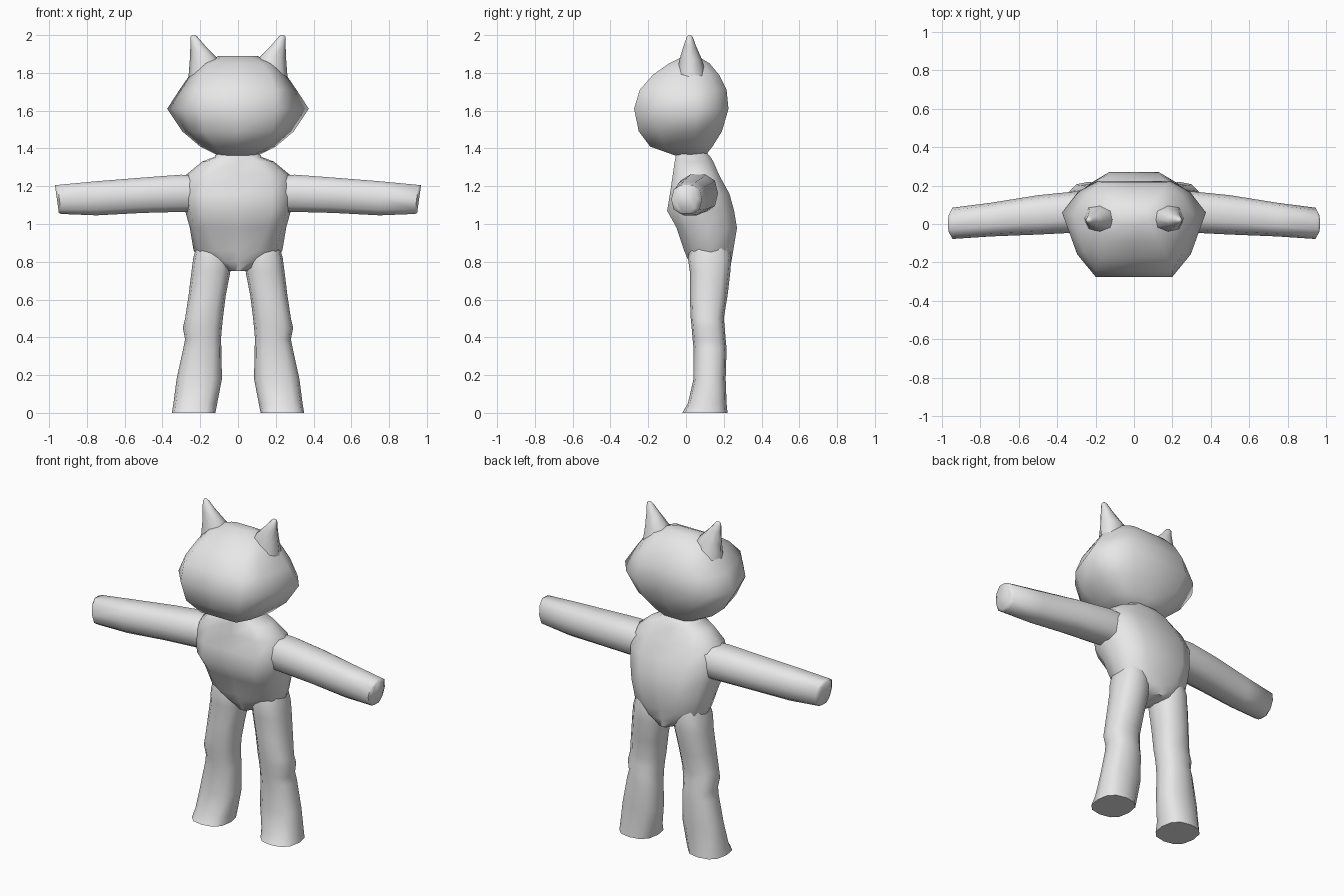
import bpy, bmesh, math

grey = bpy.data.materials.new("plain_grey")
grey.diffuse_color = (0.8, 0.8, 0.8, 1)


def loft(name, rings):
    """Skin a list of equal-length closed rings and cap both ends."""
    bm = bmesh.new()
    vs = [[bm.verts.new(p) for p in r] for r in rings]
    n = len(vs[0])
    for a, b in zip(vs, vs[1:]):
        for i in range(n):
            j = (i + 1) % n
            bm.faces.new((a[i], a[j], b[j], b[i]))
    bm.faces.new(vs[0])
    bm.faces.new(vs[-1])
    bmesh.ops.recalc_face_normals(bm, faces=bm.faces)
    me = bpy.data.meshes.new(name)
    bm.to_mesh(me)
    bm.free()
    me.materials.append(grey)
    ob = bpy.data.objects.new(name, me)
    bpy.context.collection.objects.link(ob)
    bpy.ops.object.select_all(action='DESELECT')
    ob.select_set(True)
    bpy.context.view_layer.objects.active = ob
    bpy.ops.object.shade_smooth_by_angle(angle=math.radians(60))
    return ob


def section(mx, z, yf, yb, wf, w, wb, yc):
    """Symmetric body section: flat front, side point, flat back."""
    half = [(wf, yf), (wf + (w - wf) * mx, yf + (yc - yf) * .35), (w, yc),
            (wb + (w - wb) * mx, yb + (yc - yb) * .35), (wb, yb)]
    pts = [(0, yf)] + half + [(0, yb)] + [(-x, y) for x, y in reversed(half)]
    return [(x, y, z) for x, y in pts]


def oval(a0, a1, b0, b1, n=12, power=.8):
    """Slightly squared oval filling a box."""
    out = []
    for i in range(n):
        t = 2 * math.pi * i / n
        c, s = math.cos(t), math.sin(t)
        c = math.copysign(abs(c) ** power, c)
        s = math.copysign(abs(s) ** power, s)
        out.append(((a0 + a1 + c * (a1 - a0)) / 2, (b0 + b1 + s * (b1 - b0)) / 2))
    return out


# torso with the chest ledge in front and a rounded back
loft("torso", [section(.75, *r) for r in [
    (.75, .04, .23, .02, .05, .02, .13),
    (.80, .015, .24, .06, .19, .07, .13),
    (.86, -.01, .25, .11, .235, .10, .13),
    (.98, -.05, .27, .16, .255, .13, .11),
    (1.07, -.10, .255, .18, .28, .14, .08),
    (1.16, -.085, .23, .18, .295, .15, .07),
    (1.26, -.07, .175, .16, .275, .14, .06),
    (1.33, -.06, .145, .11, .19, .10, .05),
    (1.355, -.055, .13, .07, .125, .07, .04),
    (1.39, -.05, .10, .05, .10, .05, .03)]])

# head with pointed cheeks
loft("head", [section(.55, *r) for r in [
    (1.36, -.05, .10, .05, .10, .05, .03),
    (1.41, -.19, .14, .12, .20, .10, .03),
    (1.49, -.25, .19, .18, .295, .15, .05),
    (1.61, -.275, .225, .20, .375, .19, .06),
    (1.71, -.245, .215, .20, .31, .17, .05),
    (1.79, -.175, .175, .17, .255, .15, .04),
    (1.85, -.09, .125, .13, .20, .11, .03),
    (1.89, -.01, .06, .05, .10, .05, .03)]])

for side, s in (("left", 1), ("right", -1)):
    # ears: x0, x1, y0, y1, z
    loft(side + "_ear", [[(s * x, y, r[4]) for x, y in oval(*r[:4], n=8, power=1)] for r in [
        (.08, .262, -.05, .11, 1.78),
        (.10, .255, -.035, .085, 1.87),
        (.175, .252, -.012, .052, 1.945),
        (.214, .252, .004, .036, 1.99),
        (.225, .244, .014, .027, 2.0)]])

    # arms: x, y0, y1, z0, z1, lean of the end
    loft(side + "_arm", [[(s * (r[0] + r[5] * (z - r[3])), y, z) for y, z in oval(*r[1:5], n=10)] for r in [
        (.20, -.03, .17, 1.06, 1.26, 0),
        (.30, -.045, .17, 1.06, 1.265, 0),
        (.50, -.055, .15, 1.055, 1.25, 0),
        (.75, -.065, .11, 1.042, 1.23, 0),
        (.935, -.078, .085, 1.05, 1.21, .13),
        (.948, -.05, .055, 1.055, 1.208, .14)]])

    # legs with knee bulge and flared foot: z, x0, x1, y0, y1
    loft(side + "_leg", [[(s * x, y, r[0]) for x, y in oval(*r[1:])] for r in [
        (.90, .06, .215, .03, .225),
        (.82, .04, .237, .01, .24),
        (.75, .04, .246, .02, .235),
        (.62, .065, .262, .02, .22),
        (.50, .08, .28, .025, .20),
        (.45, .085, .292, .03, .205),
        (.39, .09, .28, .035, .21),
        (.34, .088, .29, .04, .215),
        (.18, .085, .325, .04, .21),
        (.05, .11, .342, .01, .215),
        (0, .12, .35, -.02, .22)]])
